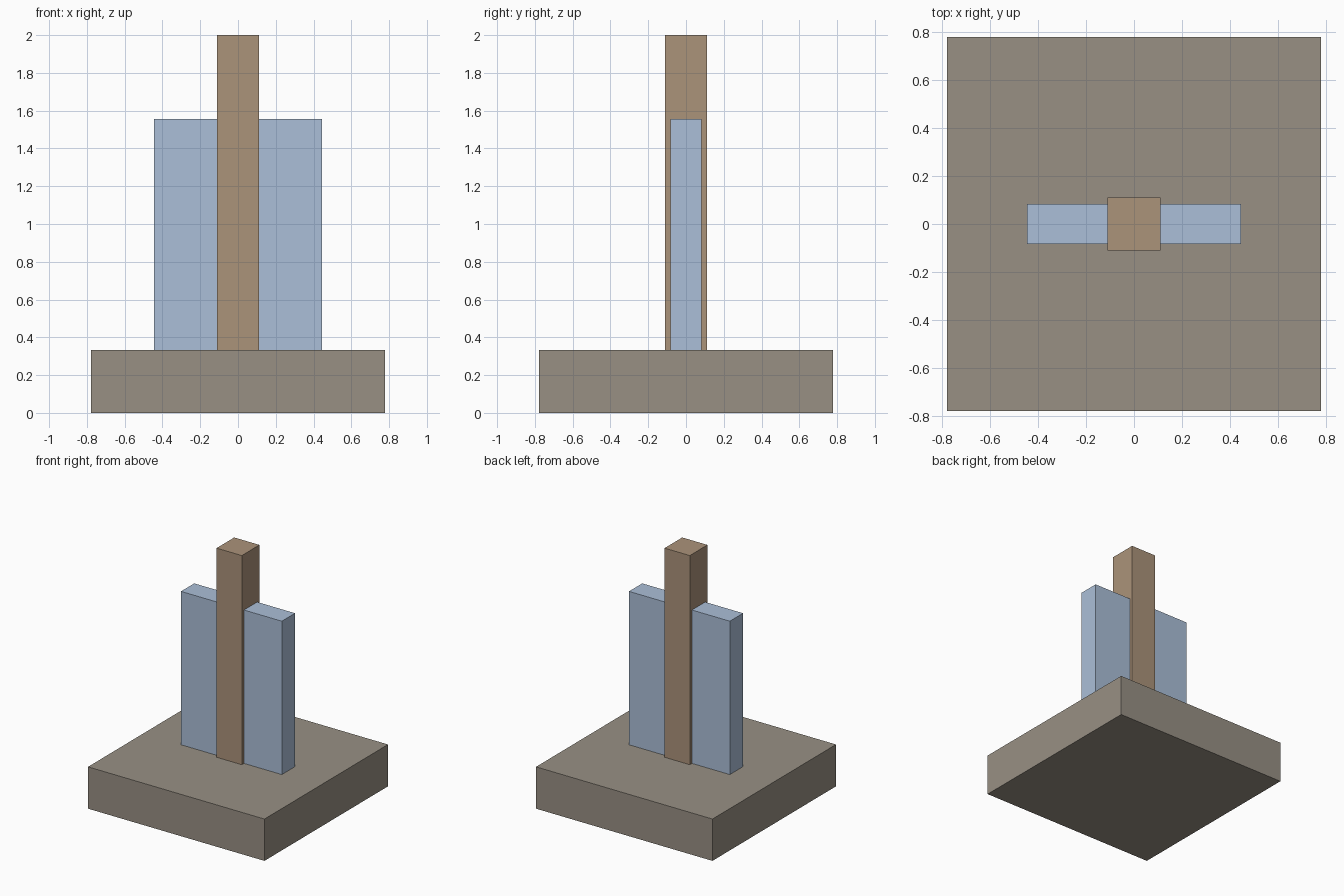
import bpy
import bmesh
from mathutils import Matrix, Vector

if "Cube" in bpy.data.objects:
    bpy.data.objects.remove(bpy.data.objects["Cube"])

U = 2 / 36  # the model fits a grid of 36 steps in height


def material(name, colour):
    mat = bpy.data.materials.new(name)
    mat.diffuse_color = (*colour, 1)
    mat.use_nodes = True
    mat.node_tree.nodes["Principled BSDF"].inputs["Base Color"].default_value = mat.diffuse_color
    return mat


def box(name, width, depth, bottom, top, mat):
    """Box centred on x and y, spanning bottom to top."""
    bm = bmesh.new()
    size = Vector((width, depth, top - bottom))
    place = Matrix.Translation((0, 0, (bottom + top) / 2)) @ Matrix.Diagonal((*size, 1))
    bmesh.ops.create_cube(bm, size=1, matrix=place)
    mesh = bpy.data.meshes.new(name)
    bm.to_mesh(mesh)
    bm.free()
    mesh.materials.append(mat)
    obj = bpy.data.objects.new(name, mesh)
    bpy.context.collection.objects.link(obj)
    return obj


stone = material("stone", (0.314, 0.279, 0.231))
wood = material("wood", (0.407, 0.292, 0.195))
steel = material("pale_blue", (0.407, 0.521, 0.686))

# Embedded parts stop just short of the underside so no faces coincide
INSET = 0.01

# Square base block
box("base", 28 * U, 28 * U, 0, 6 * U, stone)

# Footing buried inside the base
box("footing", 20 * U, 6 * U, INSET, 4 * U, wood)

# Wide flat panel running through the post
box("panel", 16 * U, 3 * U, INSET * 1.5, 28 * U, steel)

# Tall central post
box("post", 4 * U, 4 * U, INSET * 2, 36 * U, wood)
